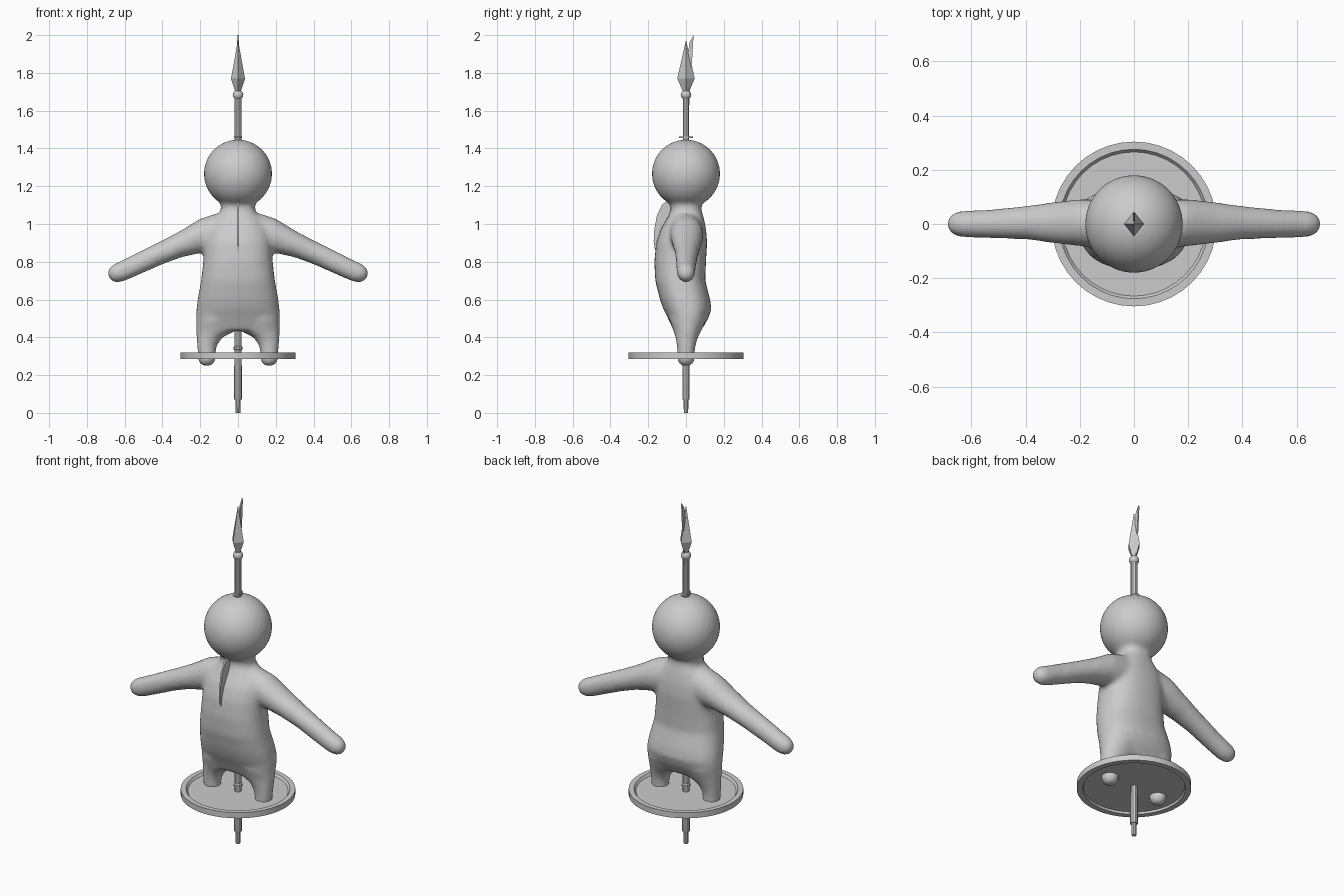
import bpy, bmesh, math

if "Cube" in bpy.data.objects:
    bpy.data.objects.remove(bpy.data.objects["Cube"])

grey = bpy.data.materials.new("plain_grey")
grey.diffuse_color = (0.6, 0.6, 0.6, 1)
grey.use_nodes = True
grey.node_tree.nodes["Principled BSDF"].inputs["Base Color"].default_value = grey.diffuse_color


def finish(bm, name, angle=35):
    bmesh.ops.recalc_face_normals(bm, faces=bm.faces)
    me = bpy.data.meshes.new(name)
    bm.to_mesh(me)
    bm.free()
    me.materials.append(grey)
    me.shade_smooth()
    me.set_sharp_from_angle(angle=math.radians(angle))
    ob = bpy.data.objects.new(name, me)
    bpy.context.collection.objects.link(ob)
    return ob


def loft(bm, rings):
    """Skin a list of equal-length rings of points and cap both ends."""
    rows = [[bm.verts.new(p) for p in r] for r in rings]
    n = len(rows[0])
    for a, b in zip(rows, rows[1:]):
        for i in range(n):
            bm.faces.new((a[i], a[(i + 1) % n], b[(i + 1) % n], b[i]))
    bm.faces.new(rows[0][::-1])
    bm.faces.new(rows[-1])


def oval(n, ru, rv, power=2.0):
    pts = []
    for i in range(n):
        t = 2 * math.pi * i / n
        c, s = math.cos(t), math.sin(t)
        e = 2 / power
        pts.append((math.copysign(abs(c) ** e, c) * ru, math.copysign(abs(s) ** e, s) * rv))
    return pts


def lathe(name, profile, sides, angle=35):
    """Turned part from (radius, z) or (radius_x, radius_y, z) stations."""
    bm = bmesh.new()
    loft(bm, [[(u, v, p[-1]) for u, v in oval(sides, p[0], p[-2] if len(p) == 3 else p[0])]
              for p in profile])
    return finish(bm, name, angle)


def plate(name, outline, thick):
    """Flat blade in the yz plane."""
    bm = bmesh.new()
    loft(bm, [[(x, y, z) for y, z in outline] for x in (-thick / 2, thick / 2)])
    return finish(bm, name, 20)


# figure: overlapping torso, limbs and head fused into one soft skin
bm = bmesh.new()
# torso stations: z, half width, front y, back y
torso = [(.435, .217, -.065, .08), (.5, .223, -.095, .118), (.55, .22, -.12, .135),
         (.6, .214, -.138, .128), (.7, .196, -.163, .102), (.8, .184, -.168, .106),
         (.9, .178, -.158, .112), (.97, .165, -.135, .107), (1.03, .125, -.1, .095),
         (1.07, .09, -.08, .083), (1.13, .09, -.08, .08)]
loft(bm, [[(u, v + (f + b) / 2, z) for u, v in oval(32, w, (b - f) / 2, 2.4)]
          for z, w, f, b in torso])
# leg stations: z, centre x, radius x, front y, back y
leg = [(.248, .165, .015, -.015, .015), (.256, .165, .034, -.034, .034),
       (.275, .165, .046, -.046, .046), (.32, .166, .048, -.047, .047),
       (.36, .164, .054, -.05, .052), (.4, .15, .07, -.056, .064),
       (.43, .122, .1, -.066, .08), (.5, .112, .11, -.09, .11)]
# arm stations: x, centre z, radius z, centre y, radius y
arm = [(.04, .96, .1, 0, .09), (.12, .95, .105, 0, .09), (.2, .937, .092, .005, .087),
       (.3, .895, .072, .005, .076), (.4, .85, .064, .005, .062), (.54, .785, .061, 0, .053),
       (.61, .752, .058, 0, .051), (.65, .741, .051, 0, .047), (.675, .739, .037, 0, .036),
       (.691, .74, .012, 0, .012)]
for s in (-1, 1):
    loft(bm, [[(s * c + u, v + (f + b) / 2, z) for u, v in oval(24, r, (b - f) / 2)]
              for z, c, r, f, b in leg])
    loft(bm, [[(s * x, cy + u, cz + v) for u, v in oval(24, ry, rz)]
              for x, cz, rz, cy, ry in arm])
head = bmesh.ops.create_uvsphere(bm, u_segments=48, v_segments=32, radius=.181)
bmesh.ops.translate(bm, verts=head["verts"], vec=(0, 0, 1.266))
figure = finish(bm, "figure_body", 180)
mod = figure.modifiers.new("fuse", 'REMESH')
mod.mode = 'VOXEL'
mod.voxel_size = .011
mod.use_smooth_shade = True
mod = figure.modifiers.new("soften", 'SMOOTH')
mod.factor = .5
mod.iterations = 14

# round shield with a raised rim, lying flat around the feet
lathe("round_shield", [(.001, .298), (.268, .298), (.272, .286), (.304, .286), (.304, .319),
                       (.276, .319), (.266, .306), (.001, .306)], 40)

# spear
lathe("spear_butt", [(.012, 0), (.014, .075)], 10)
lathe("spear_shaft", [(.02, .07), (.02, .25), (.018, .26), (.018, 1.66), (.02, 1.67)], 10)
lathe("spear_collar", [(.018, 1.665), (.026, 1.673), (.028, 1.685), (.024, 1.697),
                       (.016, 1.705)], 12)
lathe("spear_head", [(.014, .016, 1.70), (.037, .046, 1.77), (.001, .001, 1.97)], 4, 10)

# short curved sword, point up
plate("sword_blade", [(-.012, 1.45), (.012, 1.45), (.016, 1.6), (.022, 1.75), (.033, 1.88),
                      (.04, 2.0), (.018, 1.96), (.004, 1.85), (-.006, 1.7), (-.012, 1.58)], .008)
lathe("sword_guard", [(.022, .036, 1.456), (.022, .036, 1.464)], 16)
lathe("sword_grip", [(.012, .016, 1.24), (.012, .016, 1.458)], 10)

# axe: handle inside the figure, blade breaking out of the chest
lathe("axe_handle", [(.014, .016, .35), (.014, .016, 1.12)], 10)
lathe("axe_pommel", [(.012, .33), (.024, .336), (.024, .348), (.014, .356)], 10)
plate("axe_blade", [(-.01, 1.06), (-.05, 1.08), (-.085, 1.13), (-.125, 1.105), (-.153, 1.05),
                    (-.168, .97), (-.171, .91), (-.164, .86), (-.13, .93), (-.08, .98),
                    (-.01, 1.0)], .009)
